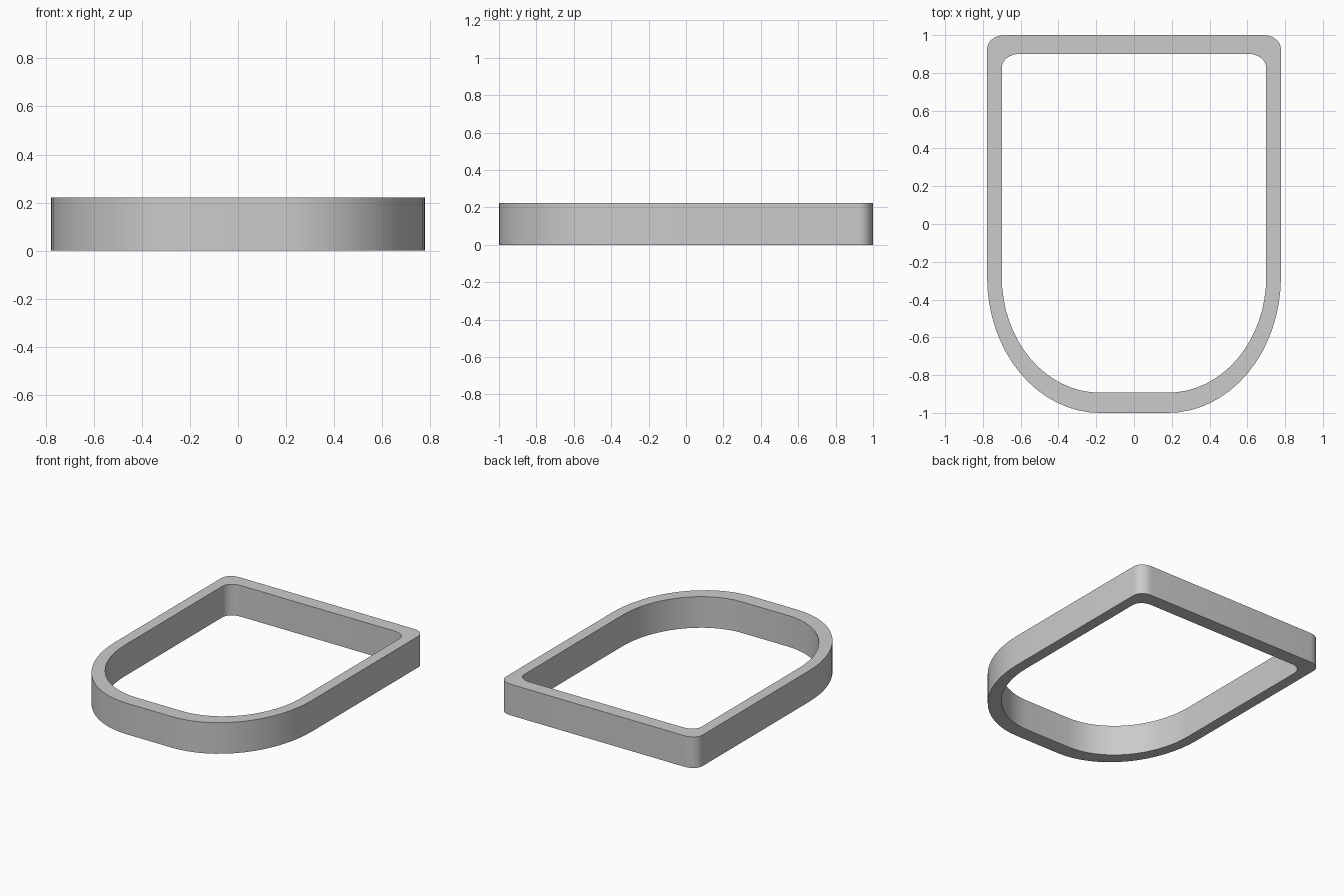
import bpy, bmesh, math

cube = bpy.data.objects.get("Cube")
if cube:
    bpy.data.objects.remove(cube)

HEIGHT = 0.222


def corner(cx, cy, rx, ry, start, steps):
    """Quarter ellipse, counter-clockwise from the start angle."""
    angles = [math.radians(start + 90 * i / steps) for i in range(steps + 1)]
    return [(cx + rx * math.cos(a), cy + ry * math.sin(a)) for a in angles]


def outline(half_width, front, back):
    """Small rounded corners at the back, large sweeping ones at the front."""
    rx, ry = 0.09, 0.075
    cx, cy = 0.18, -0.28
    right = corner(cx, cy, half_width - cx, cy - front, -90, 16)
    right += corner(half_width - rx, back - ry, rx, ry, 0, 8)
    return right + [(-x, y) for x, y in reversed(right)]


# Grey material
grey = bpy.data.materials.new("light_grey")
grey.use_nodes = True
colour = (0.6, 0.6, 0.6, 1)
grey.diffuse_color = colour
grey.node_tree.nodes["Principled BSDF"].inputs["Base Color"].default_value = colour

# Flat band between the outer and inner outlines
bm = bmesh.new()
outer, inner = [[bm.verts.new((x, y, 0)) for x, y in outline(*size)]
                for size in ((0.778, -1, 1), (0.7, -0.893, 0.9))]
count = len(outer)
for i in range(count):
    j = (i + 1) % count
    bm.faces.new((outer[i], outer[j], inner[j], inner[i]))

# Raise the band into a solid frame
raised = bmesh.ops.extrude_face_region(bm, geom=bm.faces[:], use_keep_orig=True)
top = [v for v in raised["geom"] if isinstance(v, bmesh.types.BMVert)]
bmesh.ops.translate(bm, verts=top, vec=(0, 0, HEIGHT))
bmesh.ops.recalc_face_normals(bm, faces=bm.faces[:])

mesh = bpy.data.meshes.new("rounded_frame")
bm.to_mesh(mesh)
bm.free()
mesh.materials.append(grey)
frame = bpy.data.objects.new("rounded_frame", mesh)
bpy.context.collection.objects.link(frame)
bpy.context.view_layer.objects.active = frame
frame.select_set(True)
bpy.ops.object.shade_smooth_by_angle(angle=math.radians(30))
